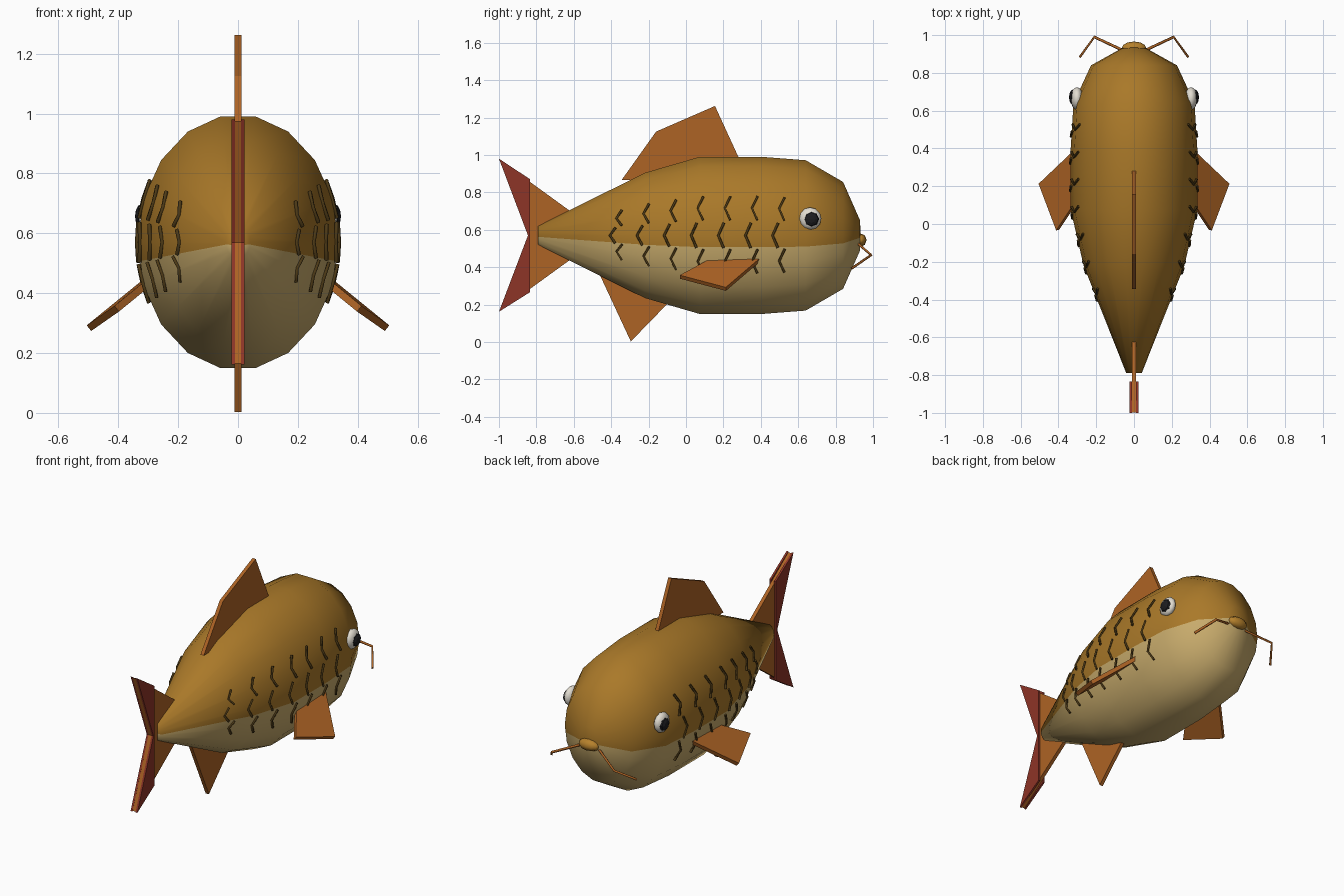
import bpy, bmesh, math
from mathutils import Vector

if "Cube" in bpy.data.objects:
    bpy.data.objects.remove(bpy.data.objects["Cube"])

MID_Z, ASPECT = 0.57, 0.785


def material(name, rgb):
    m = bpy.data.materials.new(name)
    m.diffuse_color = (*rgb, 1)
    m.use_nodes = True
    m.node_tree.nodes["Principled BSDF"].inputs["Base Color"].default_value = m.diffuse_color
    return m


gold = material("golden brown", (0.40, 0.19, 0.022))
cream = material("cream belly", (0.58, 0.41, 0.15))
orange = material("fin orange", (0.42, 0.125, 0.018))
red = material("tail red", (0.27, 0.035, 0.020))
brown = material("scale brown", (0.075, 0.042, 0.008))
lip_gold = material("lip gold", (0.47, 0.22, 0.025))
white = material("eye white", (0.76, 0.72, 0.64))
black = material("pupil black", (0.012, 0.012, 0.014))

# body stations: position along y, vertical radius
STATIONS = [(-0.79, 0.052), (-0.22, 0.340), (0.075, 0.427), (0.40, 0.427),
            (0.64, 0.408), (0.84, 0.290), (0.93, 0.083)]


def finish(bm, name, mats, smooth=False):
    bmesh.ops.recalc_face_normals(bm, faces=bm.faces)
    me = bpy.data.meshes.new(name)
    bm.to_mesh(me)
    bm.free()
    for m in mats:
        me.materials.append(m)
    for p in me.polygons:
        p.use_smooth = smooth
    ob = bpy.data.objects.new(name, me)
    bpy.context.collection.objects.link(ob)
    return ob


def radius_at(y):
    for (y0, r0), (y1, r1) in zip(STATIONS, STATIONS[1:]):
        if y <= y1:
            return r0 + (r1 - r0) * (y - y0) / (y1 - y0)
    return STATIONS[-1][1]


def plate(name, pts, thick, mat):
    """Flat outline thickened evenly to both sides."""
    pts = [Vector(p) for p in pts]
    n = (pts[1] - pts[0]).cross(pts[2] - pts[0]).normalized() * thick / 2
    bm = bmesh.new()
    a = [bm.verts.new(p + n) for p in pts]
    b = [bm.verts.new(p - n) for p in pts]
    bm.faces.new(a)
    bm.faces.new(b[::-1])
    for i in range(len(pts)):
        j = (i + 1) % len(pts)
        bm.faces.new((a[i], b[i], b[j], a[j]))
    return finish(bm, name, [mat])


def ball(name, center, size, mat, segs, rings, smooth):
    bm = bmesh.new()
    bmesh.ops.create_uvsphere(bm, u_segments=segs, v_segments=rings, radius=1)
    for v in bm.verts:
        # poles point sideways
        v.co = Vector(center) + Vector((v.co.z * size[0], v.co.y * size[1], v.co.x * size[2]))
    return finish(bm, name, [mat], smooth)


def wire(name, paths, radius, mat):
    cu = bpy.data.curves.new(name, 'CURVE')
    cu.dimensions = '3D'
    cu.bevel_depth = radius
    cu.bevel_resolution = 0
    cu.use_fill_caps = True
    for path in paths:
        sp = cu.splines.new('POLY')
        sp.points.add(len(path) - 1)
        for p, co in zip(sp.points, path):
            p.co = (*co, 1)
    cu.materials.append(mat)
    ob = bpy.data.objects.new(name, cu)
    bpy.context.collection.objects.link(ob)


# body: 18-sided loft with an extra edge line each side where the belly starts
unit = [(math.sin(math.radians(a)), math.cos(math.radians(a))) for a in range(10, 360, 20)]


def on_chord(i, j, t):
    return tuple(unit[i][k] * (1 - t) + unit[j][k] * t for k in (0, 1))


ring = (unit[:5] + [on_chord(4, 5, 0.43)] + unit[5:13]
        + [on_chord(13, 12, 0.43)] + unit[13:])
bm = bmesh.new()
loops = [[bm.verts.new((x * r * ASPECT, y, MID_Z + z * r)) for x, z in ring]
         for y, r in STATIONS]
for la, lb in zip(loops, loops[1:]):
    for i in range(len(ring)):
        j = (i + 1) % len(ring)
        f = bm.faces.new((la[i], la[j], lb[j], lb[i]))
        f.material_index = int(5 <= i < 14)
for loop, y in ((loops[0], -0.79), (loops[-1], 0.935)):
    c = bm.verts.new((0, y, MID_Z - 0.01))
    for i in range(len(ring)):
        f = bm.faces.new((loop[i], loop[(i + 1) % len(ring)], c))
        f.material_index = int(5 <= i < 14)
finish(bm, "body", [gold, cream], True)

# middle fins
plate("dorsal_fin", [(0, y, z) for y, z in
      [(-0.345, 0.865), (-0.16, 1.125), (0.155, 1.262), (0.335, 0.87)]], 0.022, orange)
plate("belly_fin", [(0, y, z) for y, z in
      [(-0.48, 0.40), (-0.295, 0.003), (-0.05, 0.255)]], 0.022, orange)
plate("tail_fin", [(0, y, z) for y, z in
      [(-0.55, 0.65), (-0.998, 0.975), (-0.845, MID_Z), (-0.998, 0.165), (-0.55, 0.49)]],
      0.022, orange)

for side, s in (("right", 1), ("left", -1)):
    # red tail edge
    plate(f"tail_edge_{side}", [(s * 0.0165, y, z) for y, z in
          [(-1, 0.98), (-0.833, 0.87), (-0.833, 0.267), (-1, 0.162), (-0.845, MID_Z)]],
          0.012, red)
    # side fin
    plate(f"side_fin_{side}", [(s * x, y, z) for x, y, z in
          [(0.28, 0.42, 0.46), (0.498, 0.213, 0.283), (0.405, -0.033, 0.348),
           (0.28, 0.155, 0.45)]], 0.024, orange)
    # eye
    ball(f"eye_{side}", (s * 0.302, 0.664, 0.66), (0.033, 0.06, 0.06), white, 12, 8, True)
    ball(f"pupil_{side}", (s * 0.322, 0.671, 0.657), (0.022, 0.041, 0.041), black, 8, 6, False)
    # whisker
    wire(f"whisker_{side}", [[(s * 0.05, 0.915, 0.53), (s * 0.21, 0.99, 0.465),
                              (s * 0.286, 0.885, 0.393)]], 0.008, orange)
    # scale marks: rows of chevrons following the body
    marks = []
    for row, start in ((20, -0.36), (0, -0.395), (-19, -0.36)):
        for k in range(7):
            y0 = start + 0.145 * k
            path = []
            for da, dy in ((9, 0.018), (0, -0.012), (-9, 0.016)):
                a, r = math.radians(row + da), radius_at(y0 + dy) + 0.003
                path.append((s * r * ASPECT * math.cos(a), y0 + dy, MID_Z + r * math.sin(a)))
            marks.append(path)
    wire(f"scale_marks_{side}", marks, 0.007, brown)

# mouth
ball("mouth", (0, 0.932, 0.545), (0.065, 0.034, 0.036), lip_gold, 8, 6, True)
